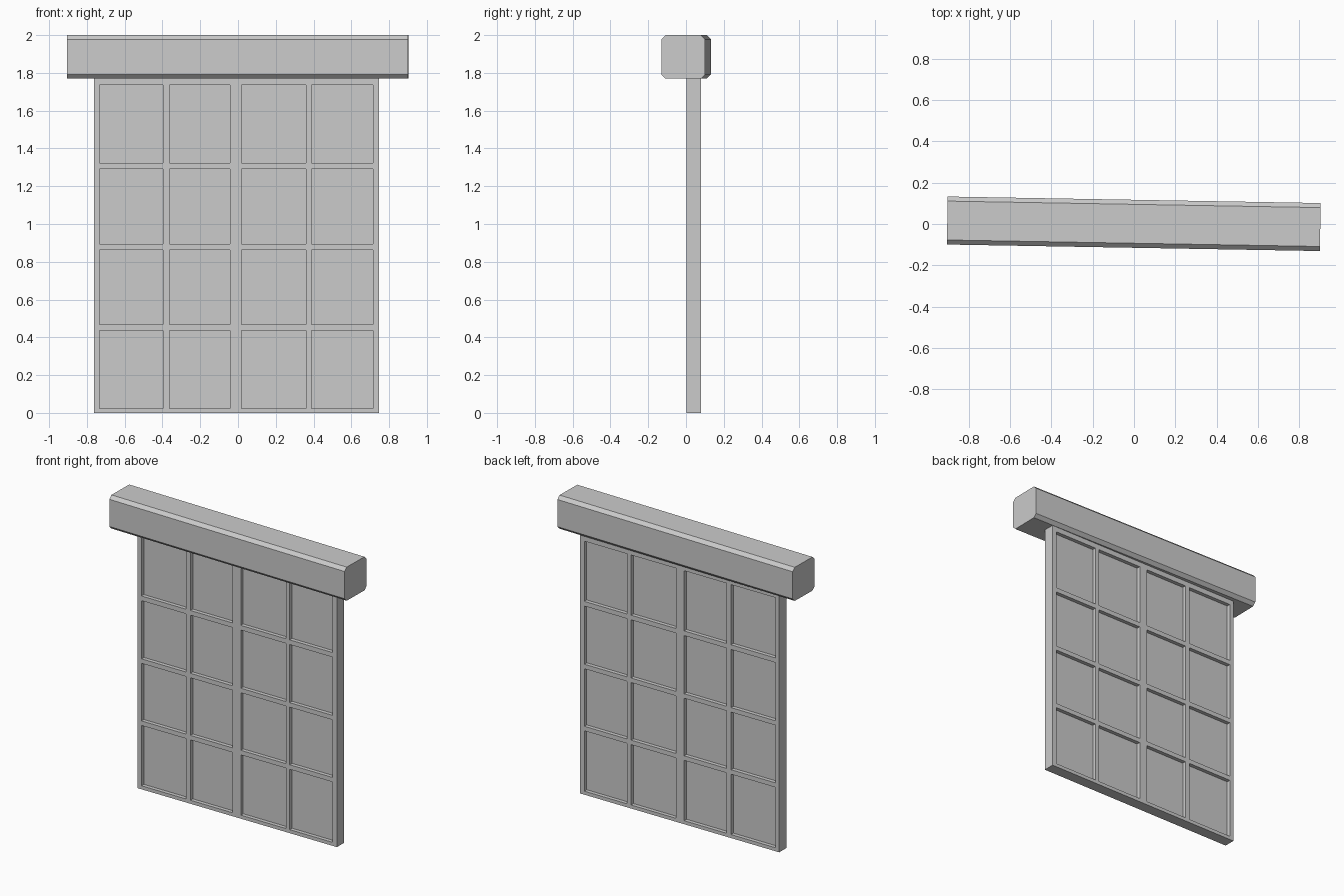
import bpy, bmesh, math
from mathutils import Vector

if "Cube" in bpy.data.objects:
    bpy.data.objects.remove(bpy.data.objects["Cube"])


def finish(bm, name):
    bmesh.ops.recalc_face_normals(bm, faces=bm.faces)
    mesh = bpy.data.meshes.new(name)
    bm.to_mesh(mesh)
    bm.free()
    obj = bpy.data.objects.new(name, mesh)
    bpy.context.collection.objects.link(obj)
    return obj


# Lattice panel: slab whose cells between the bars are recessed on both sides
XS = [-0.762, -0.733, -0.397, -0.362, -0.042, 0.019, 0.36, 0.389, 0.714, 0.747]
ZS = [0, 0.024, 0.437, 0.468, 0.862, 0.893, 1.291, 1.323, 1.735, 1.78]
FRONT, BACK, DEPTH = 0.003, 0.08, 0.026

bm = bmesh.new()
grid = [[bm.verts.new((x, FRONT, z)) for x in XS] for z in ZS]
cells = []
for i in range(len(ZS) - 1):
    for j in range(len(XS) - 1):
        f = bm.faces.new((grid[i][j], grid[i][j + 1],
                          grid[i + 1][j + 1], grid[i + 1][j]))
        if i % 2 and j % 2:
            cells.append(f.calc_center_median().xz)

# thicken the grid into a closed slab
ext = bmesh.ops.extrude_face_region(bm, geom=bm.faces[:], use_keep_orig=True)
for g in ext["geom"]:
    if isinstance(g, bmesh.types.BMVert):
        g.co.y = BACK

# push the panes in from either side
for y, step in ((FRONT, DEPTH), (BACK, -DEPTH)):
    panes = [f for f in bm.faces
             if abs(f.calc_center_median().y - y) < 1e-4
             and any((f.calc_center_median().xz - c).length < 1e-3 for c in cells)]
    new = bmesh.ops.extrude_discrete_faces(bm, faces=panes)["faces"]
    for v in {v for f in new for v in f.verts}:
        v.co.y += step
finish(bm, "lattice_panel")

# Header beam: chamfered square profile swept along x, slightly turned
HALF, W, H, C = 0.902, 0.116, 0.115, 0.022
profile = [(-W + C, -H), (W - C, -H), (W, -H + C), (W, H - C),
           (W - C, H), (-W + C, H), (-W, H - C), (-W, -H + C)]
bm = bmesh.new()
end = bm.faces.new([bm.verts.new((-HALF, y, z)) for y, z in profile])
ext = bmesh.ops.extrude_face_region(bm, geom=[end], use_keep_orig=True)
bmesh.ops.translate(bm, vec=Vector((2 * HALF, 0, 0)),
                    verts=[g for g in ext["geom"] if isinstance(g, bmesh.types.BMVert)])
beam = finish(bm, "header_beam")
beam.location = (-0.001, 0.001, 2 - H)
beam.rotation_euler.z = math.radians(-1.0)
